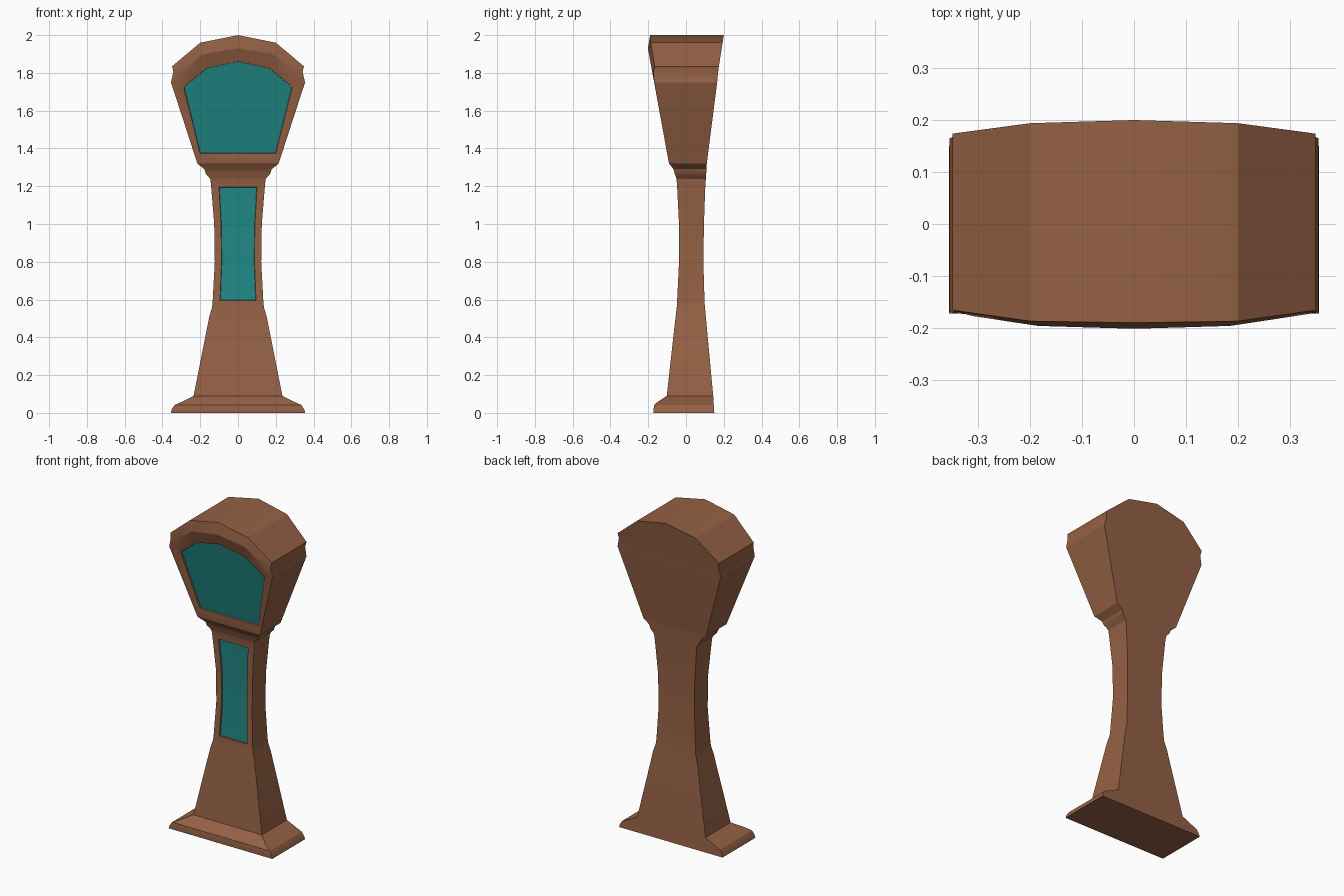
import bpy, bmesh, math

if "Cube" in bpy.data.objects:
    bpy.data.objects.remove(bpy.data.objects["Cube"], do_unlink=True)


def material(name, colour):
    mat = bpy.data.materials.new(name)
    mat.use_nodes = True
    mat.diffuse_color = (*colour, 1)
    mat.node_tree.nodes["Principled BSDF"].inputs["Base Color"].default_value = (*colour, 1)
    return mat


WOOD = material("brown wood", (0.30, 0.12, 0.059))
TEAL = material("teal panel", (0.015, 0.25, 0.24))


def add_face(bm, points, panel=False):
    """Add a face, dropping repeated corners."""
    corners = list(dict.fromkeys(points))
    if len(corners) > 2:
        face = bm.faces.new([bm.verts.new(p) for p in corners])
        face.material_index = int(panel)


def finish(name, bm, depth):
    """Weld the faces, sink the coloured panels and make the object."""
    bmesh.ops.remove_doubles(bm, verts=bm.verts, dist=0.0001)
    bmesh.ops.recalc_face_normals(bm, faces=bm.faces)
    panels = [f for f in bm.faces if f.material_index == 1]
    rim = bmesh.ops.inset_region(bm, faces=panels, thickness=0.002, depth=-depth,
                                 use_even_offset=True, use_boundary=True)
    for face in rim["faces"]:
        face.material_index = 0
    mesh = bpy.data.meshes.new(name)
    bm.to_mesh(mesh)
    bm.free()
    mesh.materials.append(WOOD)
    mesh.materials.append(TEAL)
    obj = bpy.data.objects.new(name, mesh)
    bpy.context.collection.objects.link(obj)
    bpy.ops.object.select_all(action="DESELECT")
    obj.select_set(True)
    bpy.context.view_layer.objects.active = obj
    bpy.ops.object.shade_smooth_by_angle(angle=math.radians(28))


def add_sides(bm, rows):
    """Side walls and back between rows of (half width, height, front, back)."""
    for (xa, za, fa, ba), (xb, zb, fb, bb) in zip(rows, rows[1:]):
        for s in (-1, 1):
            add_face(bm, [(s * xa, fa, za), (s * xa, ba, za), (s * xb, bb, zb), (s * xb, fb, zb)])
        add_face(bm, [(-xa, ba, za), (xa, ba, za), (xb, bb, zb), (-xb, bb, zb)])


def add_cap(bm, row):
    x, z, front, back = row
    add_face(bm, [(-x, front, z), (x, front, z), (x, back, z), (-x, back, z)])


# Flared foot, waisted column and neck moulding
column = [
    (0.356, 0.0, -0.172, 0.15), (0.35, 0.02, -0.172, 0.148),
    (0.335, 0.042, -0.168, 0.147), (0.295, 0.06, -0.148, 0.146),
    (0.235, 0.09, -0.102, 0.144), (0.152, 0.51, -0.055, 0.105),
    (0.137, 0.56, -0.049, 0.1), (0.134, 0.595, -0.047, 0.098),
    (0.123, 0.8, -0.037, 0.092), (0.126, 1.0, -0.037, 0.095),
    (0.142, 1.195, -0.047, 0.102), (0.146, 1.237, -0.05, 0.105),
    (0.155, 1.25, -0.053, 0.106), (0.17, 1.265, -0.06, 0.107),
    (0.178, 1.29, -0.066, 0.108), (0.215, 1.32, -0.09, 0.11),
]
bm = bmesh.new()
add_sides(bm, column)
add_cap(bm, column[0])
add_cap(bm, column[-1])
for (xa, za, fa, _), (xb, zb, fb, _) in zip(column, column[1:]):
    if 0.59 < za < 1.1:
        # Long panel down the column, with a strip of frame on each side
        pa, pb = 0.71 * xa, 0.71 * xb
        add_face(bm, [(-pa, fa, za), (pa, fa, za), (pb, fb, zb), (-pb, fb, zb)], True)
        for s in (-1, 1):
            add_face(bm, [(s * pa, fa, za), (s * xa, fa, za), (s * xb, fb, zb), (s * pb, fb, zb)])
    else:
        add_face(bm, [(-xa, fa, za), (xa, fa, za), (xb, fb, zb), (-xb, fb, zb)])
finish("column", bm, 0.008)


# Head: outer walls, then a moulded rim stepping in to the dial
head = [
    (0.215, 1.32, -0.09, 0.11), (0.355, 1.75, -0.168, 0.165),
    (0.342, 1.805, -0.172, 0.17), (0.349, 1.835, -0.166, 0.174),
    (0.2, 1.96, -0.187, 0.194), (0, 2.0, -0.19, 0.2),
]
ridge = [(0.21, 1.33), (0.335, 1.74), (0.325, 1.775), (0.312, 1.795), (0.185, 1.9), (0, 1.93)]
dial = [(0.2, 1.372), (0.285, 1.715), (0.285, 1.725), (0.275, 1.735), (0.165, 1.825), (0, 1.86)]


def ring(right_half):
    """Closed loop from the points of the right half."""
    return right_half + [(-x, y, z) for x, y, z in reversed(right_half[:-1])]


def on_slope(points, offset):
    """Place outline points on the leaning front plane."""
    return [(x, -0.09 - 0.183 * (z - 1.32) + offset, z) for x, z in points]


bm = bmesh.new()
add_sides(bm, head)
add_cap(bm, head[0])
rings = [ring([(x, front, z) for x, z, front, _ in head]),
         ring(on_slope(ridge, 0)), ring(on_slope(dial, 0.012))]
for outer, inner in zip(rings, rings[1:]):
    for i in range(len(outer)):
        j = (i + 1) % len(outer)
        add_face(bm, [outer[i], outer[j], inner[j], inner[i]])
add_face(bm, rings[-1], True)
finish("head", bm, 0.008)
